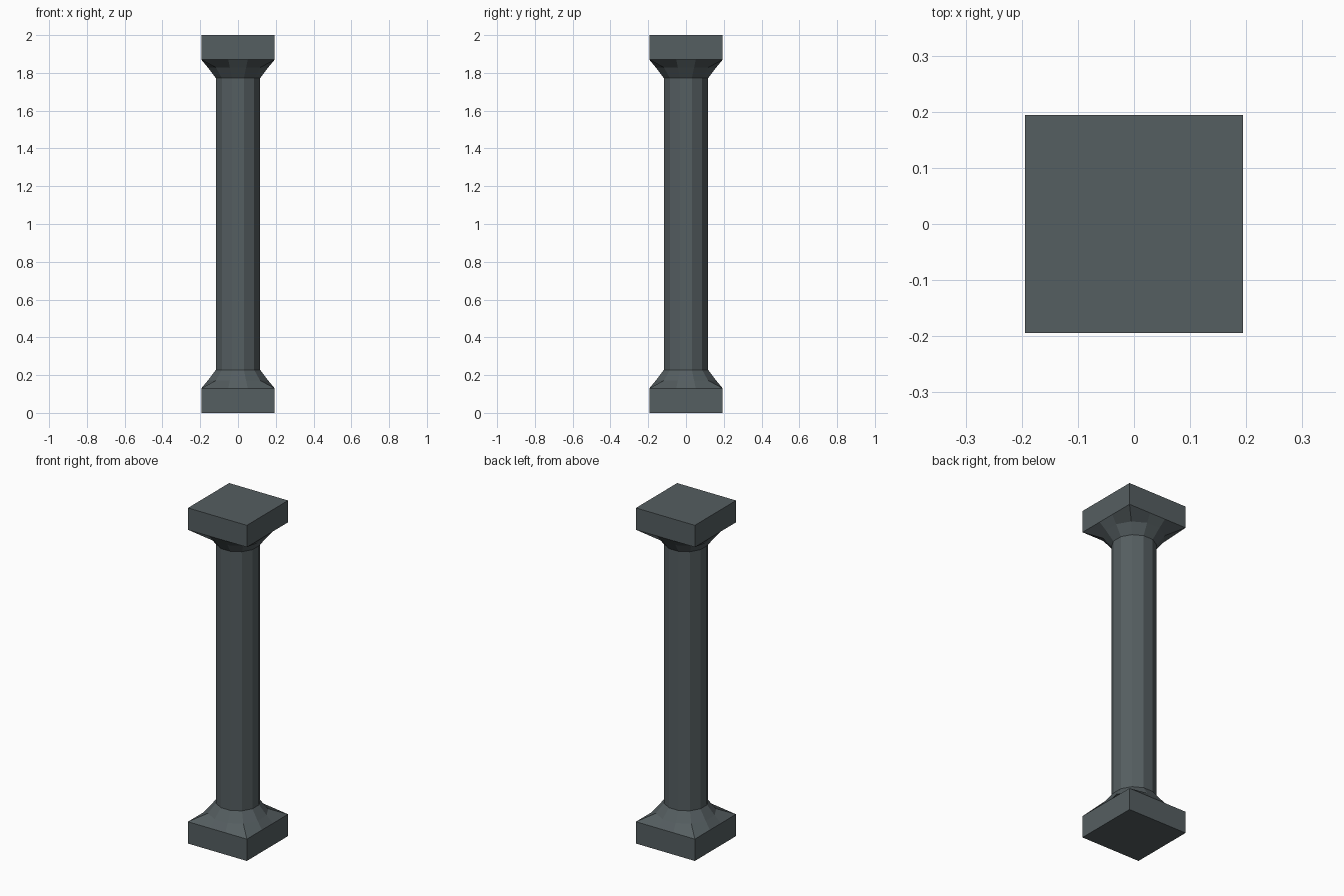
import bpy
import bmesh
from math import cos, sin, tau

old = bpy.data.objects.get("Cube")
if old:
    bpy.data.objects.remove(old)

SIDES = 12
HALF = 0.194      # half width of the square blocks
RADIUS = 0.121    # shaft corner radius
BLOCK = 0.13      # block height
FLARE = 0.228     # height where the flare meets the shaft

stone = bpy.data.materials.new("dark grey stone")
colour = (0.091, 0.112, 0.119, 1)
stone.diffuse_color = colour
stone.use_nodes = True
stone.node_tree.nodes["Principled BSDF"].inputs["Base Color"].default_value = colour


def ring(radius, z, square=False):
    """Twelve points on a circle, or pushed out onto a square."""
    points = []
    for i in range(SIDES):
        a = tau * (i + 0.5) / SIDES
        c, s = cos(a), sin(a)
        r = radius / max(abs(c), abs(s)) if square else radius
        points.append((r * c, r * s, z))
    return points


def square(z):
    return [(x * HALF, y * HALF, z) for x, y in ((-1, -1), (1, -1), (1, 1), (-1, 1))]


def loft(name, rings):
    """Skin a stack of rings and close both ends."""
    bm = bmesh.new()
    loops = [[bm.verts.new(p) for p in r] for r in rings]
    n = len(loops[0])
    for low, high in zip(loops, loops[1:]):
        for i in range(n):
            j = (i + 1) % n
            bm.faces.new((low[i], low[j], high[j], high[i]))
    bm.faces.new(loops[0][::-1])
    bm.faces.new(loops[-1])
    bmesh.ops.recalc_face_normals(bm, faces=bm.faces)
    mesh = bpy.data.meshes.new(name)
    bm.to_mesh(mesh)
    bm.free()
    mesh.materials.append(stone)
    obj = bpy.data.objects.new(name, mesh)
    bpy.context.collection.objects.link(obj)


# Shaft
loft("shaft", [ring(RADIUS, FLARE), ring(RADIUS, 2 - FLARE)])

# Square block and flare at each end, the upper pair mirrored
for names, height in ((("base_block", "base_flare"), lambda z: z),
                      (("top_block", "top_flare"), lambda z: 2 - z)):
    loft(names[0], [square(height(0)), square(height(BLOCK))])
    loft(names[1], [ring(HALF, height(BLOCK), square=True),
                    ring(0.165, height(0.172)),
                    ring(RADIUS, height(FLARE))])
